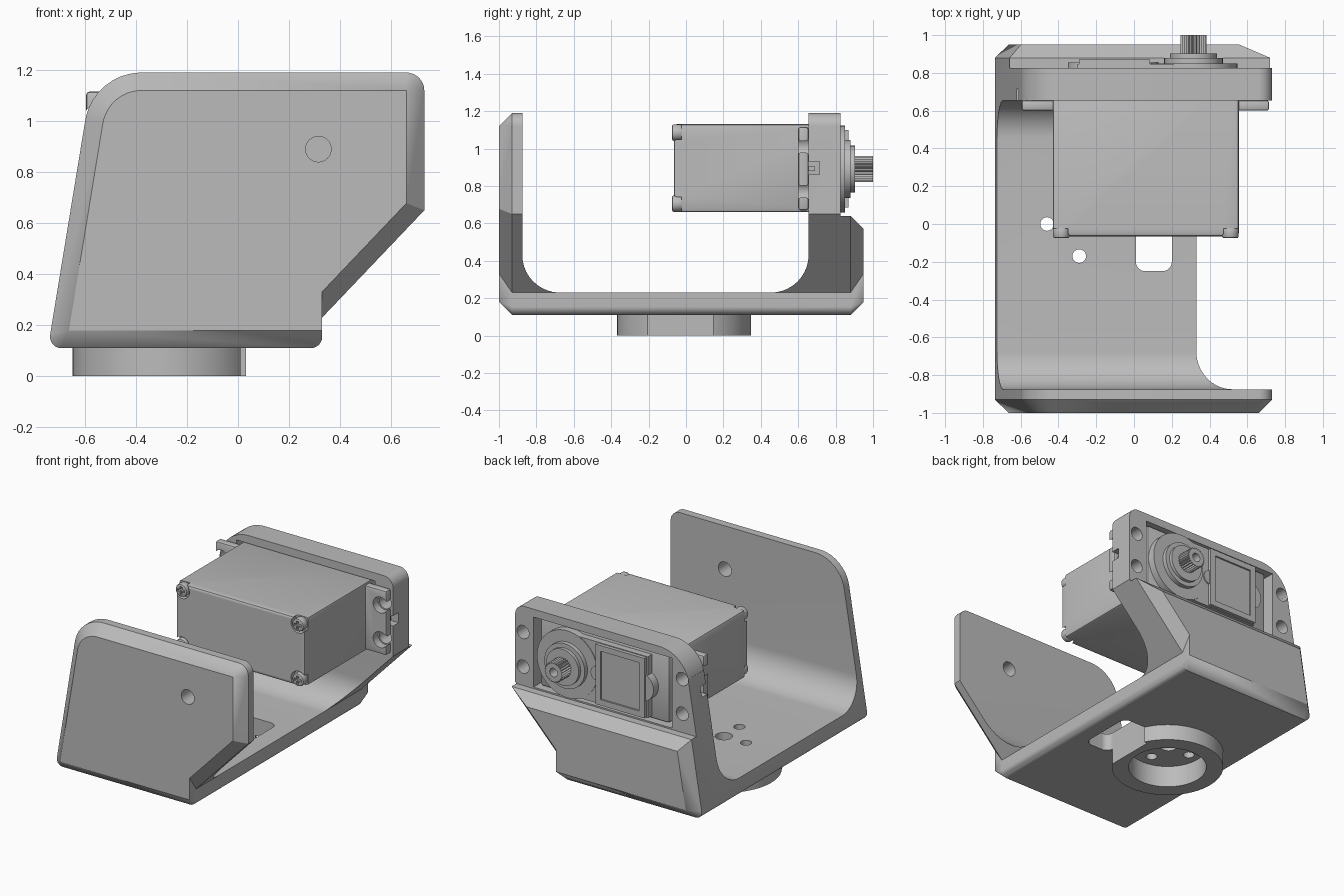
import bpy, bmesh, math
from mathutils import Vector, Matrix

cube = bpy.data.objects.get("Cube")
if cube:
    bpy.data.objects.remove(cube, do_unlink=True)

grey = bpy.data.materials.new("plain grey")
grey.use_nodes = True
grey.diffuse_color = (0.5, 0.5, 0.5, 1)
grey.node_tree.nodes["Principled BSDF"].inputs["Base Color"].default_value = (0.5, 0.5, 0.5, 1)


def activate(ob):
    bpy.ops.object.select_all(action='DESELECT')
    bpy.context.view_layer.objects.active = ob
    ob.select_set(True)


def loft(name, rings):
    """Skin matching rings of points and cap both ends."""
    bm = bmesh.new()
    loops = [[bm.verts.new(p) for p in ring] for ring in rings]
    n = len(loops[0])
    for a, b in zip(loops, loops[1:]):
        for i in range(n):
            j = (i + 1) % n
            bm.faces.new((a[i], a[j], b[j], b[i]))
    bm.faces.new(loops[0])
    bm.faces.new(loops[-1])
    bmesh.ops.remove_doubles(bm, verts=bm.verts, dist=1e-5)
    bmesh.ops.recalc_face_normals(bm, faces=bm.faces)
    me = bpy.data.meshes.new(name)
    bm.to_mesh(me)
    bm.free()
    me.materials.append(grey)
    ob = bpy.data.objects.new(name, me)
    bpy.context.collection.objects.link(ob)
    return ob


def place(p, axis, d):
    u, v = p
    return {'X': (d, u, v), 'Y': (u, d, v), 'Z': (u, v, d)}[axis]


def prism(name, pts, axis, a, b):
    return loft(name, [[place(p, axis, d) for p in pts] for d in (a, b)])


def box(name, x, y, z):
    return prism(name, [(x[0], y[0]), (x[1], y[0]), (x[1], y[1]), (x[0], y[1])], 'Z', *z)


def circle(c, r, n=40):
    return [(c[0] + r * math.cos(math.tau * i / n), c[1] + r * math.sin(math.tau * i / n)) for i in range(n)]


def disc(name, c, r, axis, a, b, n=40):
    return prism(name, circle(c, r, n), axis, a, b)


def rounded(corners, seg=10):
    """Polygon from (u, v, radius) corners."""
    out, n = [], len(corners)
    for i, (u, v, r) in enumerate(corners):
        p = Vector((u, v))
        a = (Vector(corners[i - 1][:2]) - p).normalized()
        b = (Vector(corners[(i + 1) % n][:2]) - p).normalized()
        half = a.angle(b) / 2
        c = p + (a + b).normalized() * r / math.sin(half)
        s, e = p + a * r / math.tan(half) - c, p + b * r / math.tan(half) - c
        for k in range(seg + 1):
            d = s.lerp(e, k / seg)
            out.append(tuple(c + d.normalized() * r) if r else tuple(p))
    return out


def inset(corners, dists):
    """Move each edge of a counter-clockwise outline inwards."""
    lines, n = [], len(corners)
    for i in range(n):
        p, q = Vector(corners[i][:2]), Vector(corners[(i + 1) % n][:2])
        d = (q - p).normalized()
        nrm = Vector((-d.y, d.x))
        lines.append((nrm, nrm.dot(p) + dists[i]))
    out = []
    for i in range(n):
        (n1, c1), (n2, c2) = lines[i - 1], lines[i]
        q = Matrix((n1, n2)).inverted() @ Vector((c1, c2))
        out.append((q.x, q.y, max(corners[i][2] - 0.07, 0)))
    return out


def combine(ob, tool, op='DIFFERENCE'):
    tool.hide_render = True
    m = ob.modifiers.new("combine", 'BOOLEAN')
    m.operation, m.object, m.solver = op, tool, 'EXACT'
    activate(ob)
    bpy.ops.object.modifier_apply(modifier=m.name)
    bpy.data.objects.remove(tool, do_unlink=True)


def bevel(ob, width, seg=2):
    m = ob.modifiers.new("bevel", 'BEVEL')
    m.width, m.segments, m.limit_method = width, seg, 'ANGLE'
    activate(ob)
    bpy.ops.object.modifier_apply(modifier=m.name)


# Bracket: chamfered side outline crossed with a U section
outline = [(-0.745, 0.11, 0.045), (0.33, 0.11, 0.045), (0.33, 0.23, 0),
           (0.73, 0.65, 0), (0.73, 1.19, 0.07), (-0.568, 1.19, 0.224)]
full = rounded(outline)
small = rounded(inset(outline, [0.07, 0, 0.07, 0.07, 0.07, 0.07]))
bracket = loft("bracket", [[place(p, 'Y', y) for p in ring] for ring, y in
                           ((small, -1), (full, -0.93), (full, 0.88), (small, 0.95))])
section = rounded([(-1.2, 0, 0), (1.2, 0, 0), (1.2, 0.32, 0), (0.88, 0.64, 0), (0.827, 0.64, 0),
                   (0.827, 1.4, 0), (0.655, 1.4, 0), (0.655, 0.23, 0.2), (-0.875, 0.23, 0.2),
                   (-0.875, 1.4, 0), (-1.2, 1.4, 0)], 12)
combine(bracket, prism("section", section, 'X', -1, 1), 'INTERSECT')

# Round foot with recess, slot and screw holes
hub = (-0.29, -0.01)
combine(bracket, disc("foot", hub, 0.358, 'Z', 0, 0.14, 64), 'UNION')
combine(bracket, disc("recess", hub, 0.25, 'Z', -0.1, 0.15, 64))
slot = rounded([(0.01, -0.25, 0.05), (0.2, -0.25, 0.05), (0.2, 0.145, 0.05), (0.01, 0.145, 0)])
combine(bracket, prism("slot", slot, 'Z', -0.1, 0.4))
combine(bracket, disc("centre_hole", (-0.29, 0), 0.055, 'Z', 0.1, 0.4))
for dx, dy in ((1, 0), (-1, 0), (0, 1), (0, -1)):
    combine(bracket, disc("small_hole", (hub[0] + 0.17 * dx, 0.17 * dy), 0.036, 'Z', 0.1, 0.4, 24))

# Pivot hole, motor opening and mounting holes
axle = (0.315, 0.89)
combine(bracket, disc("pivot_hole", axle, 0.05, 'Y', -1.2, -0.7))
combine(bracket, box("opening", (-0.47, 0.59), (0.5, 1.1), (0.65, 1.135)))
for side in (-1, 1):
    x = 0.06 + side * 0.61
    for z in (0.77, 1.01):
        combine(bracket, disc("mount_hole", (x, z), 0.046, 'Y', 0.5, 1.1, 32))
    ends = sorted((0.06 + side * 0.5, 0.06 + side * 0.9))
    combine(bracket, box("notch", ends, (0.6, 0.715), (0.86, 0.93)))

# Motor housing with corner screws
housing = box("motor_housing", (-0.43, 0.555), (-0.065, 0.8), (0.66, 1.13))
bevel(housing, 0.015)
for x in (-0.385, 0.51):
    for z in (0.705, 1.085):
        combine(housing, disc("pocket", (x, z), 0.058, 'Y', -0.2, -0.025, 32))
        screw = disc("corner_screw", (x, z), 0.044, 'Y', -0.075, -0.02, 24)
        bevel(screw, 0.01)
        for w, h in ((0.028, 0.008), (0.008, 0.028)):
            combine(screw, box("cross", (x - w, x + w), (-0.1, -0.058), (z - h, z + h)))

# Mounting ears with open screw slots and a small rib
for side, label in ((-1, "right"), (1, "left")):
    xs = sorted((0.06 + side * 0.48, 0.06 + side * 0.655))
    ear = box(label + "_ear", xs, (0.6, 0.655), (0.67, 1.115))
    bevel(ear, 0.012)
    x = 0.06 + side * 0.61
    for z in (0.77, 1.01):
        combine(ear, disc("ear_hole", (x, z), 0.055, 'Y', 0.5, 0.8, 32))
        gap = sorted((x, x + side * 0.2))
        combine(ear, box("ear_gap", gap, (0.5, 0.8), (z - 0.03, z + 0.03)))
    box(label + "_rib", sorted((0.06 + side * 0.48, 0.06 + side * 0.63)), (0.64, 0.69), (0.88, 0.905))

# Gear cover and stepped output boss
disc("gear_cover", axle, 0.232, 'Y', 0.78, 0.85, 64)
box("cover_plate", (-0.3, 0.31), (0.78, 0.846), (0.68, 1.105))
disc("cover_bump", (-0.25, 0.89), 0.1, 'Y', 0.78, 0.855)
disc("small_bump", (0.08, 0.89), 0.05, 'Y', 0.8, 0.858)
disc("boss_lower", axle, 0.155, 'Y', 0.8, 0.88, 48)
disc("boss_upper", axle, 0.125, 'Y', 0.8, 0.903, 48)

# Raised rectangular panel with a sunken middle
panel = box("raised_panel", (-0.29, 0.085), (0.8, 0.87), (0.685, 1.1))
combine(panel, box("panel_recess", (-0.25, 0.045), (0.858, 1), (0.725, 1.06)))

# Toothed output shaft
teeth = 25
star = []
for i in range(teeth * 2):
    r, t = (0.07 if i % 2 else 0.06), math.pi * i / teeth
    star.append((axle[0] + r * math.cos(t), axle[1] + r * math.sin(t)))
shaft = prism("output_shaft", star, 'Y', 0.85, 1)
combine(shaft, disc("shaft_hole", axle, 0.03, 'Y', 0.92, 1.1, 24))

# Smooth curved faces, keep sharp edges
for ob in bpy.context.collection.objects:
    if ob.type == 'MESH' and grey.name in ob.data.materials:
        activate(ob)
        bpy.ops.object.shade_smooth_by_angle(angle=math.radians(25))
